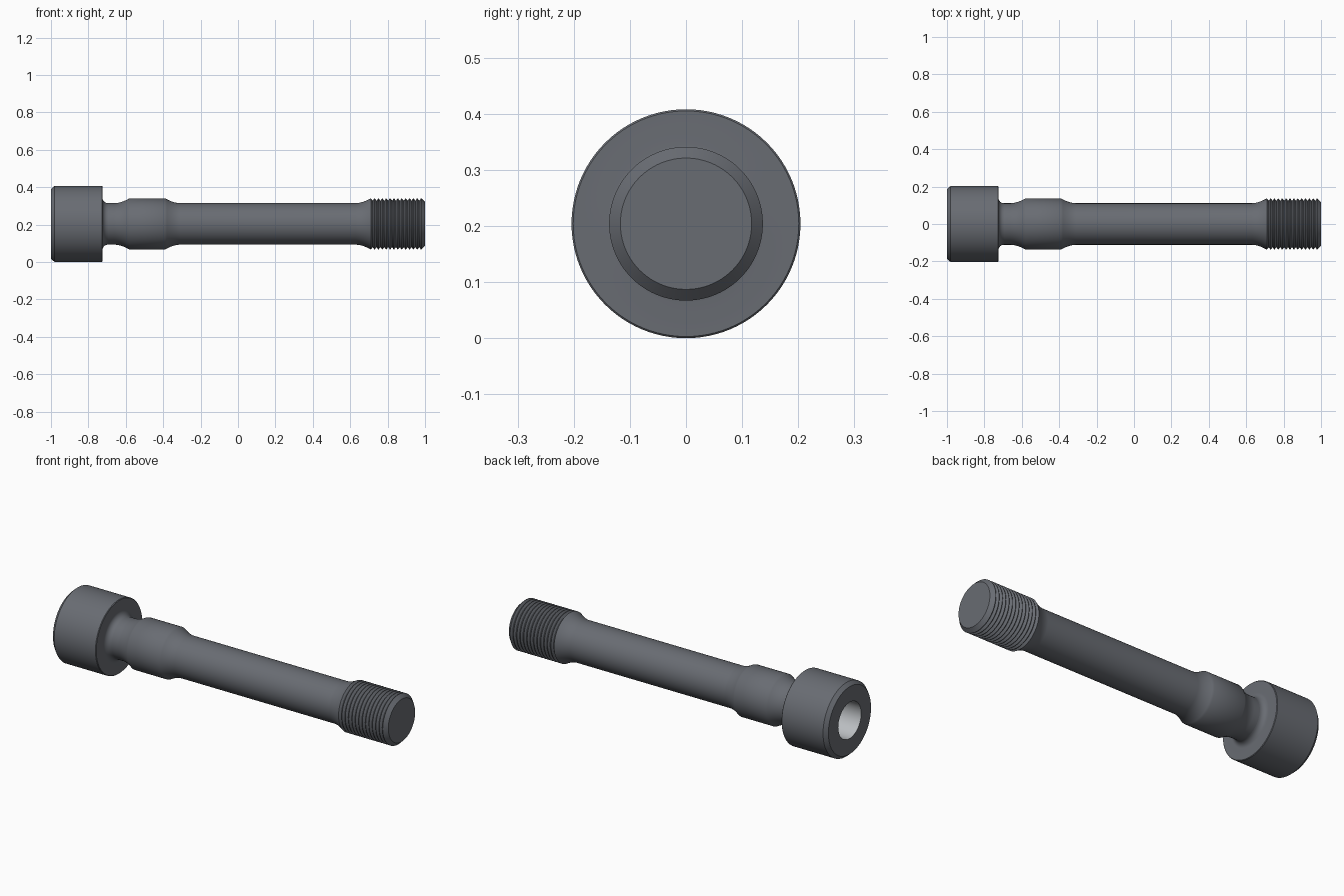
import bpy, bmesh, math

if "Cube" in bpy.data.objects:
    bpy.data.objects.remove(bpy.data.objects["Cube"])

AXIS_Z = 0.204
SEGMENTS = 96
R_NECK, R_COLLAR = 0.111, 0.137


def make_material(name, color):
    mat = bpy.data.materials.new(name)
    mat.diffuse_color = (*color, 1)
    mat.use_nodes = True
    mat.node_tree.nodes["Principled BSDF"].inputs["Base Color"].default_value = mat.diffuse_color
    return mat


def lathe(name, profile, material):
    """Revolve (x, radius) points around the long axis."""
    bm = bmesh.new()
    rings = []
    for x, r in profile:
        angles = [2 * math.pi * j / SEGMENTS for j in range(SEGMENTS)]
        rings.append([bm.verts.new((x, r * math.cos(a), r * math.sin(a))) for a in angles])
    for a, b in zip(rings, rings[1:]):
        for j in range(SEGMENTS):
            k = (j + 1) % SEGMENTS
            bm.faces.new((a[j], a[k], b[k], b[j]))
    bmesh.ops.remove_doubles(bm, verts=bm.verts, dist=1e-5)
    mesh = bpy.data.meshes.new(name)
    bm.to_mesh(mesh)
    bm.free()
    mesh.materials.append(material)
    obj = bpy.data.objects.new(name, mesh)
    obj.location.z = AXIS_Z
    bpy.context.collection.objects.link(obj)
    bpy.ops.object.select_all(action='DESELECT')
    obj.select_set(True)
    bpy.context.view_layer.objects.active = obj
    bpy.ops.object.shade_smooth_by_angle(angle=math.radians(30))
    return obj


def flare(x_thin, x_thick, steps=8):
    """Concave run from the thin shank up to the collar radius."""
    pts = []
    for i in range(steps + 1):
        t = i / steps
        pts.append((x_thin + (x_thick - x_thin) * t,
                    R_NECK + (R_COLLAR - R_NECK) * t ** 1.8))
    return pts


steel = make_material("dark_steel", (0.14, 0.15, 0.17))
light = make_material("socket_light_grey", (0.5, 0.52, 0.54))

# Blind round socket in the head
lathe("socket", [(-0.82, 0), (-0.82, 0.1), (-1, 0.1)], light)

# Head with chamfered rim and a fillet under it
fillet = 0.03
under = [(-0.725 + fillet * (1 - math.cos(a)), R_NECK + fillet * (1 - math.sin(a)))
         for a in [math.pi / 2 * i / 8 for i in range(9)]]
head = [(-1, 0.1), (-1, 0.186), (-0.98, 0.204), (-0.728, 0.204), (-0.725, 0.201)]
lathe("head", head + under, steel)

# Shank: neck, guide collar, long waist and flare to the thread
shank = [(under[-1][0], R_NECK)]
shank += flare(-0.66, -0.58)
shank += list(reversed(flare(-0.31, -0.39)))
shank += flare(0.63, 0.71)
lathe("shank", shank, steel)

# Threaded end made of V ridges, with a chamfered tip
RIDGES, START, END = 13, 0.71, 0.98
pitch = (END - START) / RIDGES
thread = [(START, R_COLLAR)]
for i in range(RIDGES):
    x = START + i * pitch
    thread += [(x + pitch * 0.45, 0.125), (x + pitch * 0.55, 0.125),
               (x + pitch * 0.9, R_COLLAR), (x + pitch, R_COLLAR)]
thread += [(1, 0.117), (1, 0)]
lathe("thread", thread, steel)
